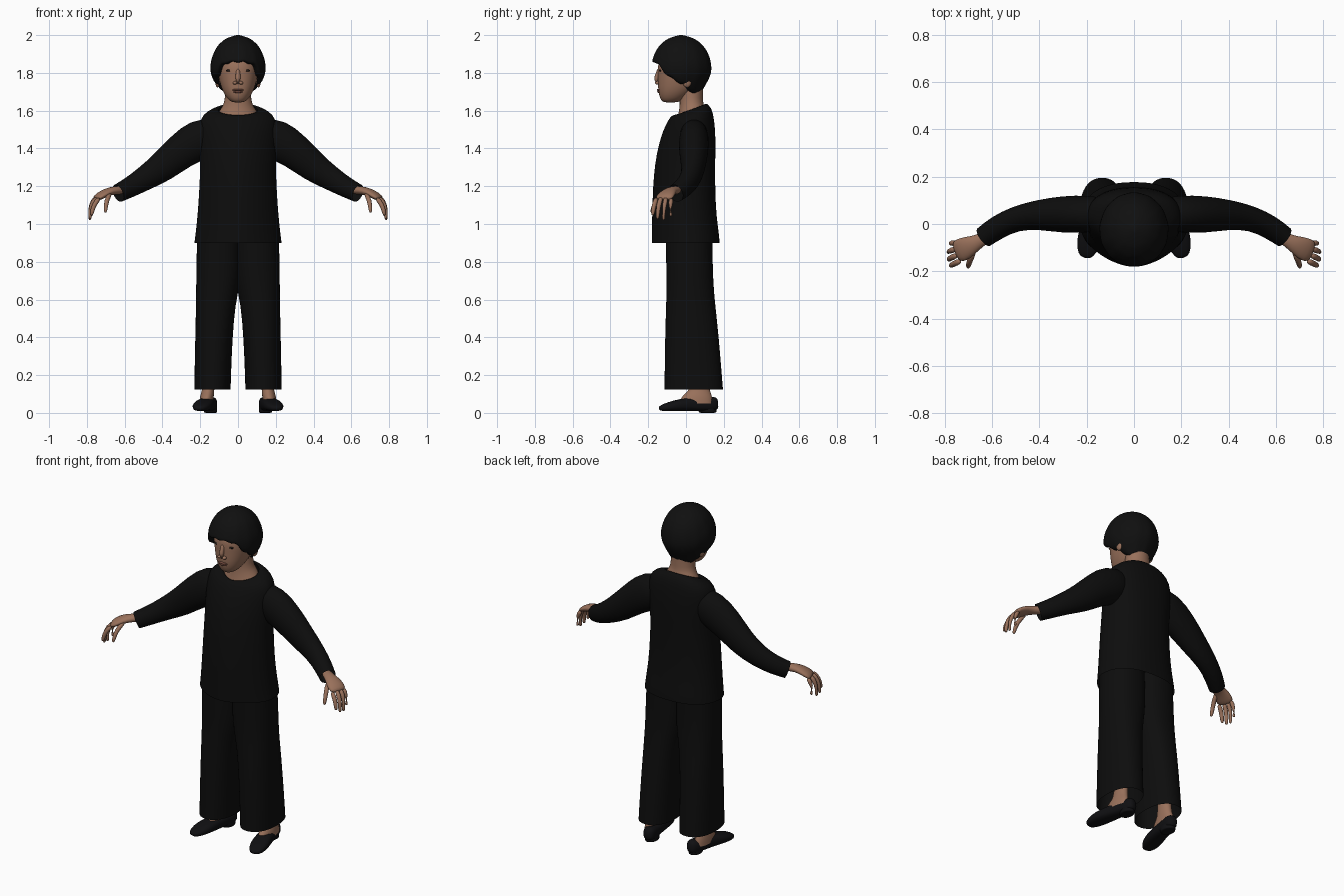
import bpy, bmesh, math
from mathutils import Vector, Matrix

if "Cube" in bpy.data.objects:
    bpy.data.objects.remove(bpy.data.objects["Cube"], do_unlink=True)


def material(name, color):
    mat = bpy.data.materials.new(name)
    mat.use_nodes = True
    rgba = (*color, 1)
    mat.diffuse_color = rgba
    mat.node_tree.nodes["Principled BSDF"].inputs["Base Color"].default_value = rgba
    return mat


cloth = material("black cloth", (.004, .004, .004))
hair_black = material("black hair", (.005, .005, .005))
leather = material("shoe black", (.005, .005, .006))
skin = material("tan skin", (.32, .165, .105))
lip = material("brown lips", (.21, .085, .06))
eye_dark = material("dark eyes", (.02, .013, .01))


def finish(name, bm, mat, mirror=False, smooth_levels=1):
    """Turn a bmesh into a smooth object, optionally doubled across x."""
    bmesh.ops.recalc_face_normals(bm, faces=bm.faces)
    mesh = bpy.data.meshes.new(name)
    bm.to_mesh(mesh)
    bm.free()
    mesh.materials.append(mat)
    for poly in mesh.polygons:
        poly.use_smooth = True
    obj = bpy.data.objects.new(name, mesh)
    bpy.context.collection.objects.link(obj)
    if mirror:
        obj.modifiers.new("Mirror", "MIRROR").use_mirror_merge = False
    if smooth_levels:
        obj.modifiers.new("Subdivision", "SUBSURF").levels = smooth_levels
        obj.modifiers["Subdivision"].render_levels = smooth_levels
    return obj


def bridge(rings, cap_start, cap_end):
    """Skin a list of equal-length point loops."""
    bm = bmesh.new()
    loops = [[bm.verts.new(p) for p in ring] for ring in rings]
    count = len(loops[0])
    for low, high in zip(loops, loops[1:]):
        for i in range(count):
            j = (i + 1) % count
            bm.faces.new((low[i], low[j], high[j], high[i]))
    if cap_start:
        bm.faces.new(loops[0][::-1])
    if cap_end:
        bm.faces.new(loops[-1])
    return bm


def oval(angle, power):
    c, s = math.cos(angle), math.sin(angle)
    return (math.copysign(abs(c) ** (2 / power), c),
            math.copysign(abs(s) ** (2 / power), s))


def loft(name, rows, mat, front=2, back=2, sides=24, caps=(False, False), mirror=False):
    """Stack ovals in z. Row: z, x centre, x radius, front y, back y, tilt."""
    rings = []
    for z, cx, rx, y0, y1, tilt in rows:
        ring = []
        for i in range(sides):
            angle = math.tau * i / sides
            u, v = oval(angle, front if math.sin(angle) < 0 else back)
            ring.append((cx + rx * u, (y0 + y1) / 2 + (y1 - y0) / 2 * v, z + tilt * v))
        rings.append(ring)
    return finish(name, bridge(rings, *caps), mat, mirror)


def tube(name, rows, mat, power=2, sides=16, mirror=True, caps=(True, True)):
    """Sweep an oval along a path. Row: x, y, z, sideways radius, upright radius."""
    points = [Vector(r[:3]) for r in rows]
    rings = []
    for i, row in enumerate(rows):
        along = (points[min(i + 1, len(rows) - 1)] - points[max(i - 1, 0)]).normalized()
        side = along.cross(Vector((0, 0, 1))).normalized()
        up = side.cross(along)
        ring = []
        for k in range(sides):
            u, v = oval(math.tau * k / sides, power)
            ring.append(points[i] + side * row[3] * u + up * row[4] * v)
        rings.append(ring)
    return finish(name, bridge(rings, *caps), mat, mirror)


def ellipsoid(name, centre, radii, mat, mirror=False):
    bm = bmesh.new()
    shape = Matrix.Translation(centre) @ Matrix.Diagonal((*radii, 1))
    bmesh.ops.create_uvsphere(bm, u_segments=20, v_segments=12, radius=1, matrix=shape)
    return finish(name, bm, mat, mirror, 0)


def blend(table, value):
    """Piecewise linear lookup in a rising table."""
    for (a, fa), (b, fb) in zip(table, table[1:]):
        if value <= b:
            return fa + (fb - fa) * max(0, value - a) / (b - a)
    return table[-1][1]


# Shirt body, open at hem and collar
loft("shirt_body", [
    (.9, 0, .232, -.182, .178, 0), (.93, 0, .228, -.182, .178, 0),
    (1.05, 0, .214, -.18, .16, 0), (1.2, 0, .205, -.176, .155, 0),
    (1.32, 0, .2, -.165, .155, 0), (1.42, 0, .205, -.146, .157, 0),
    (1.5, 0, .205, -.12, .155, 0), (1.56, 0, .2, -.095, .147, .01),
    (1.595, 0, .165, -.075, .135, .02), (1.61, 0, .112, -.058, .108, .032),
    (1.6, 0, .104, -.05, .1, .032)], cloth, front=1.7, back=2.4, sides=32)

# Sleeves
tube("sleeves", [
    (.1, .04, 1.5, .07, .07), (.2, .043, 1.45, .08, .115), (.3, .04, 1.39, .08, .094),
    (.4, .04, 1.3, .064, .082), (.5, .025, 1.237, .053, .064),
    (.58, -.015, 1.19, .051, .054), (.635, -.055, 1.163, .046, .049)],
    cloth, sides=20, caps=(True, False))

# Trousers
loft("trouser_legs", [
    (.125, .135, .097, -.115, .197, 0), (.15, .135, .097, -.115, .195, 0),
    (.4, .128, .099, -.112, .175, 0), (.58, .118, .105, -.106, .155, 0),
    (.68, .105, .117, -.103, .146, 0), (.8, .1, .122, -.106, .142, 0),
    (.96, .1, .115, -.11, .14, 0)], cloth, front=2.2, back=2.3, mirror=True)

# Feet and shoes
loft("ankles", [
    (.05, .17, .035, -.04, .14, 0), (.085, .165, .037, -.025, .14, 0),
    (.11, .16, .034, .005, .13, 0), (.14, .155, .031, .03, .12, 0),
    (.3, .15, .036, .03, .115, 0)], skin, mirror=True)
tube("shoes", [
    (.137, .17, .05, .02, .028), (.142, .15, .048, .037, .041),
    (.155, .09, .044, .041, .036), (.172, .0, .045, .048, .036),
    (.188, -.06, .038, .054, .029), (.2, -.115, .029, .044, .02),
    (.207, -.145, .022, .02, .01)], leather, power=2.6)
loft("shoe_heels", [
    (0, .145, .034, .07, .16, 0), (.003, .145, .036, .068, .162, 0),
    (.03, .146, .036, .06, .162, 0)], leather, caps=(True, False), mirror=True)

# Palms, fingers and thumbs
tube("palms", [
    (.6, -.035, 1.18, .027, .024), (.655, -.073, 1.178, .028, .022),
    (.69, -.09, 1.17, .042, .022), (.73, -.11, 1.15, .052, .02),
    (.757, -.12, 1.13, .046, .014)], skin)
fingers = {
    "index_fingers": ((.732, -.155, 1.14), (.765, -.17, 1.1), (.776, -.177, 1.045)),
    "middle_fingers": ((.745, -.13, 1.143), (.78, -.146, 1.1), (.783, -.151, 1.025)),
    "ring_fingers": ((.752, -.105, 1.143), (.785, -.116, 1.095), (.784, -.119, 1.02)),
    "little_fingers": ((.753, -.078, 1.138), (.78, -.083, 1.095), (.776, -.08, 1.04)),
    "thumbs": ((.675, -.11, 1.165), (.697, -.16, 1.125), (.702, -.184, 1.06)),
}
for name, (base, middle, tip) in fingers.items():
    near_tip = Vector(middle).lerp(Vector(tip), .8)
    tube(name, [(*base, .014, .014), (*middle, .013, .013),
                (*near_tip, .011, .011), (*tip, .005, .005)], skin, sides=10)

# Neck and head
loft("neck", [
    (1.53, 0, .13, -.06, .11, .02), (1.59, 0, .105, -.045, .1, .03),
    (1.625, 0, .08, -.035, .092, .015), (1.66, 0, .069, -.032, .09, 0),
    (1.74, 0, .068, -.04, .09, 0)], skin)
loft("head", [
    (1.643, 0, .025, -.115, -.05, 0), (1.652, 0, .046, -.132, -.02, 0),
    (1.685, 0, .073, -.145, .03, 0), (1.73, 0, .093, -.15, .08, 0),
    (1.79, 0, .106, -.149, .105, 0), (1.85, 0, .112, -.155, .11, 0),
    (1.92, 0, .09, -.11, .09, 0), (1.95, 0, .04, -.06, .05, 0)],
    skin, front=2.2, caps=(True, True))

# Facial features
tube("nose", [
    (0, -.14, 1.825, .011, .012), (0, -.15, 1.79, .012, .012),
    (0, -.16, 1.758, .017, .016), (0, -.155, 1.74, .012, .01)],
    skin, sides=12, mirror=False)
ellipsoid("nostrils", (.016, -.15, 1.747), (.011, .014, .009), skin, True)
ellipsoid("ears", (.108, .005, 1.765), (.014, .026, .042), skin, True)
ellipsoid("eyes", (.046, -.136, 1.812), (.019, .006, .006), eye_dark, True)
ellipsoid("upper_lip", (0, -.144, 1.71), (.03, .011, .006), lip)
ellipsoid("lower_lip", (0, -.142, 1.7), (.025, .011, .007), lip)

# Hair: a bowl whose rim drops from the fringe to the nape
rim_height = [(-1, 1.677), (-.6, 1.69), (-.2, 1.73), (.2, 1.753),
              (.6, 1.795), (.78, 1.845), (1, 1.858)]
fullness = [(1.67, .58), (1.7, .66), (1.75, .86), (1.8, 1), (1.86, .99),
            (1.91, .87), (1.95, .71), (1.98, .46), (1.994, .22), (2, .05)]
levels, strands = 12, 48
hair_rings = []
for level in range(-1, levels + 1):
    ring = []
    for k in range(strands):
        angle = math.tau * k / strands
        x, y = math.cos(angle), math.sin(angle)
        rim = blend(rim_height, -y) + .006 * math.sin(angle * 13)
        step = max(level, 0) / levels
        z = rim + (2 - rim) * math.sin(step * math.pi / 2)
        size = blend(fullness, z) * (.8 if level < 0 else 1)
        size *= 1 + .012 * math.sin(angle * 13) * (1 - step)
        ring.append((.147 * size * x, -.025 + .16 * size * y, z))
    hair_rings.append(ring)
finish("hair", bridge(hair_rings, False, True), hair_black)
